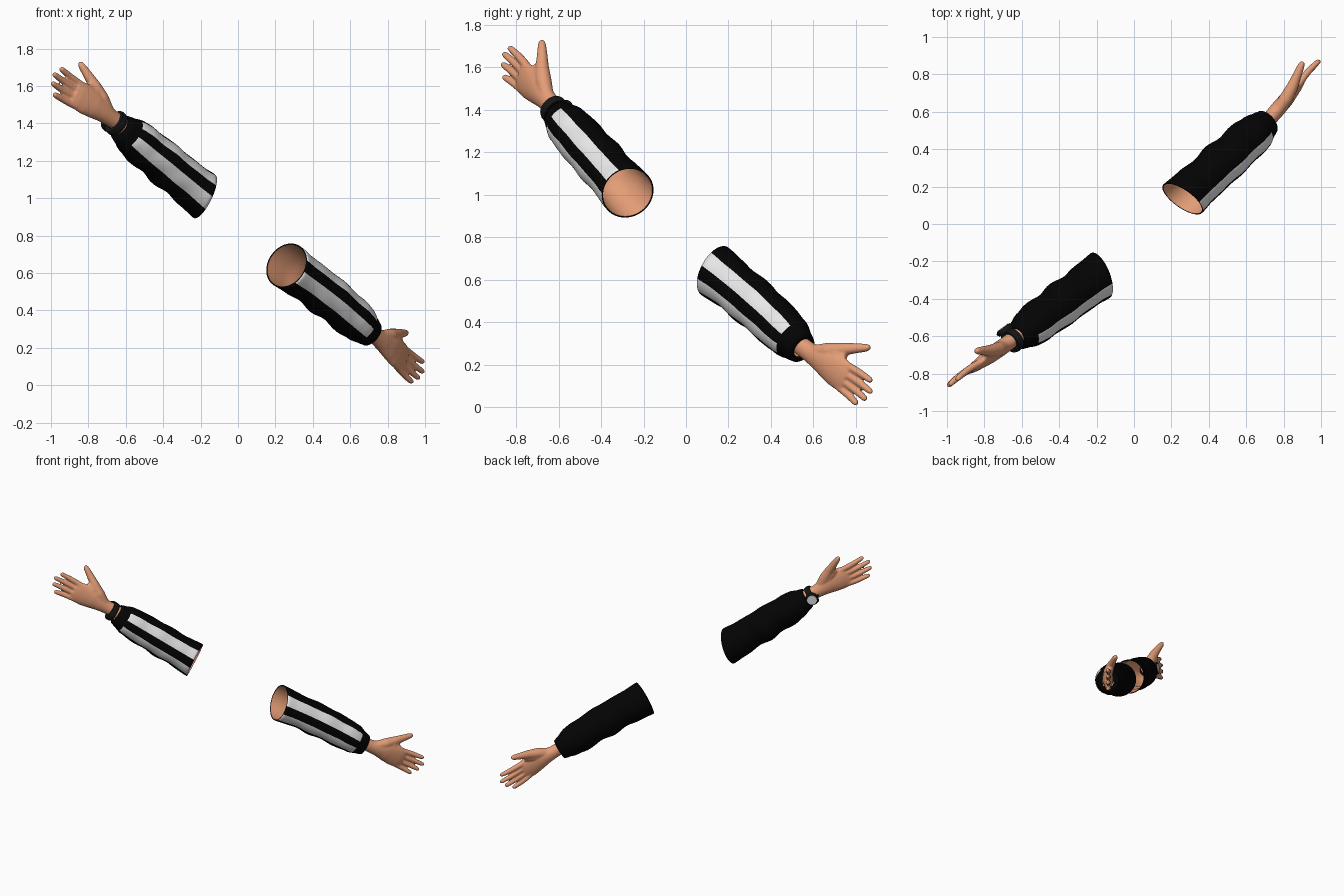
import bpy, bmesh
from math import sin, cos, pi, degrees
from mathutils import Vector as V

cube = bpy.data.objects.get("Cube")
if cube:
    bpy.data.objects.remove(cube)


def material(name, rgb, rough=0.8):
    m = bpy.data.materials.new(name)
    m.use_nodes = True
    col = (*rgb, 1)
    m.diffuse_color = col
    bsdf = m.node_tree.nodes["Principled BSDF"]
    bsdf.inputs["Base Color"].default_value = col
    bsdf.inputs["Roughness"].default_value = rough
    return m


SKIN = material("skin", (0.78, 0.34, 0.185))
BLACK = material("black cloth", (0.001, 0.001, 0.001))
WHITE = material("white stripe", (0.84, 0.84, 0.84))
DARK = material("watch band", (0.008, 0.008, 0.008))
FACE = material("watch face", (0.75, 0.75, 0.75))


def frame(a, b, side):
    """Axis, thumb-side and palm-side directions of a limb from a to b."""
    f = (b - a).normalized()
    n = V((0, 0, 1)).cross(f).normalized() * side
    u = (V((0, 0, 1)) - f * f.z).normalized()
    return f, u, n


def loft(bm, rings, caps=True, closed=False):
    """Skin a list of point rings; returns rows of faces."""
    rows = [[bm.verts.new(p) for p in r] for r in rings]
    k = len(rows[0])
    pairs = list(zip(rows, rows[1:] + ([rows[0]] if closed else [])))
    faces = [[bm.faces.new((a[i], a[(i + 1) % k], b[(i + 1) % k], b[i]))
              for i in range(k)] for a, b in pairs]
    if caps:
        bm.faces.new(rows[0])
        bm.faces.new(rows[-1])
    return faces


def ring(c, u, n, ru, rn, k=20):
    return [c + n * rn * cos(2 * pi * i / k) + u * ru * sin(2 * pi * i / k)
            for i in range(k)]


def finish(name, bm, mats, flip=False):
    bmesh.ops.recalc_face_normals(bm, faces=bm.faces)
    if flip:
        bmesh.ops.reverse_faces(bm, faces=bm.faces)
    me = bpy.data.meshes.new(name)
    bm.to_mesh(me)
    bm.free()
    ob = bpy.data.objects.new(name, me)
    bpy.context.scene.collection.objects.link(ob)
    for m in mats:
        me.materials.append(m)
    for p in me.polygons:
        p.use_smooth = True
    return ob


def sharpen(ob):
    bpy.ops.object.select_all(action="DESELECT")
    ob.select_set(True)
    bpy.context.view_layer.objects.active = ob
    bpy.ops.object.shade_smooth_by_angle(angle=0.6)


# Sleeve radius along its length
PROFILE = [(0, .126), (.15, .12), (.3, .114), (.45, .12), (.6, .111),
           (.75, .113), (.87, .103), (.94, .086), (1, .073)]


def radius(t):
    for (t0, r0), (t1, r1) in zip(PROFILE, PROFILE[1:]):
        if t <= t1:
            s = (t - t0) / (t1 - t0)
            s = s * s * (3 - 2 * s)
            return r0 + (r1 - r0) * s


def sleeve_ring(a, b, axes, mouth, t, scale, bow, k=72):
    """Cross-section at t; the open end is cut square to the mouth direction."""
    f, u, n = axes
    c = a.lerp(b, t) + u * bow * sin(pi * t)
    slant = max(0, 1 - t / .4) ** 2 / f.dot(mouth)
    pts = []
    for i in range(k):
        ang = 2 * pi * i / k
        fold = 1 + 0.035 * sin(pi * t) * sin(22 * t + 2 * sin(ang + 1))
        d = (n * cos(ang) + u * sin(ang)) * radius(t) * scale * fold
        pts.append(c + d - f * d.dot(mouth) * slant)
    return pts


def build_sleeve(side_name, a, b, side, bow, mouth):
    axes = frame(a, b, side)
    steps = [i / 30 for i in range(31)]
    rings = [sleeve_ring(a, b, axes, mouth, t, 1, bow) for t in steps]
    rings.insert(0, sleeve_ring(a, b, axes, mouth, 0, .95, bow))
    rings.append(sleeve_ring(a, b, axes, mouth, 1, .6, bow))
    bm = bmesh.new()
    # Two lengthwise stripes on the palm side, stopping before the cuff
    for j, row in enumerate(loft(bm, rings, caps=False)):
        for i, face in enumerate(row):
            ang = degrees(2 * pi * (i + .5) / len(row))
            ang = ang - 360 if ang > 180 else ang
            striped = 22 < ang < 54 or -43 < ang < -9
            face.material_index = int(1 <= j <= 27 and striped)
    finish(side_name + "_sleeve", bm, [BLACK, WHITE])
    # Open forearm inside the sleeve
    bm = bmesh.new()
    inner = [sleeve_ring(a, b, axes, mouth, t, .95 - .3 * t ** 6, bow)
             for t in steps]
    loft(bm, inner, caps=False)
    finish(side_name + "_forearm", bm, [SKIN], flip=True)


# Hand parts as (along, thumbward, palmward) positions from the wrist
PALM = [(-.1, 0, .046, .042), (0, 0, .048, .042), (.06, .004, .058, .043),
        (.13, .008, .076, .041), (.19, .005, .083, .034),
        (.24, .003, .08, .027), (.275, .002, .068, .018)]
FINGERS = [((.22, .057), (.42, .07)), ((.22, .02), (.447, .022)),
           ((.22, -.018), (.432, -.026)), ((.21, -.054), (.392, -.073))]
THUMB = [(.03, .015, .005, .034), (.1, .062, -.003, .039), (.165, .106, -.02, .032),
         (.22, .142, -.042, .025), (.262, .168, -.058, .02),
         (.277, .178, -.063, .015), (.283, .182, -.066, .007)]
WEB = [(.09, .03, 0, .036), (.16, .072, -.01, .033), (.205, .09, -.016, .018)]


def build_hand(side_name, wrist, tip, side, size):
    f, u, n = frame(wrist, tip, side)

    def at(x, y, z=0):
        return wrist + (f * x + u * y + n * z) * size

    bm = bmesh.new()
    loft(bm, [ring(at(s, c), u, n, w * size, h * size) for s, c, w, h in PALM])

    def tube(pts):
        d = (pts[-1][0] - pts[0][0]).normalized()
        p = d.cross(n).normalized()
        q = d.cross(p)
        loft(bm, [ring(c, p, q, r * size, r * size, 14) for c, r in pts])

    for (x0, y0), (x1, y1) in FINGERS:
        # Slight curl at the middle joint
        pts = []
        for t, r in ((0, .02), (.35, .02), (.6, .0185), (.85, .0165),
                     (.95, .0145), (.985, .01), (1, .005)):
            pts.append((at(x0 + (x1 - x0) * t, y0 + (y1 - y0) * t,
                           -.008 * sin(pi * t)), r))
        tube(pts)
    for part in (THUMB, WEB):
        tube([(at(x, y, z), r) for x, y, z, r in part])

    hand = finish(side_name + "_hand", bm, [SKIN])
    merge = hand.modifiers.new("merge", "REMESH")
    merge.mode = "VOXEL"
    merge.voxel_size = 0.006
    merge.use_smooth_shade = True
    soft = hand.modifiers.new("soften", "SMOOTH")
    soft.factor = 0.5
    soft.iterations = 5


def build_watch(c, a, b, side):
    f, u, n = frame(a, b, side)
    # Strap with a raised middle
    bm = bmesh.new()
    section = [(-.02, .044), (-.02, .066), (-.008, .07), (.008, .07),
               (.02, .066), (.02, .044)]
    loft(bm, [ring(c + f * s, u, n, r, r * .95, 32) for s, r in section],
         caps=False, closed=True)
    sharpen(finish("watch_strap", bm, [DARK]))

    def disc(name, parts, mat):
        bm = bmesh.new()
        loft(bm, [ring(c - n * h, u, f, r, r, 28) for h, r in parts])
        sharpen(finish(name, bm, [mat]))

    disc("watch_case", [(.055, .044), (.076, .046), (.084, .042)], DARK)
    disc("watch_dial", [(.082, .035), (.087, .035)], FACE)
    # Winding crown
    bm = bmesh.new()
    loft(bm, [ring(c - n * .07 + f * s, u, n, .007, .007, 10) for s in (.04, .056)])
    sharpen(finish("watch_crown", bm, [DARK]))


# Right arm reaches forward and up, left arm back and down
right_a, right_b = V((-.18, -.275, 1.01)), V((-.625, -.605, 1.378))
left_a, left_b = V((.26, .135, .64)), V((.712, .545, .275))
build_sleeve("right", right_a, right_b, 1, 0, V((-.86, -.32, .4)))
build_sleeve("left", left_a, left_b, -1, .012, V((.52, .76, -.38)))
build_hand("right", V((-.68, -.64, 1.43)), V((-1.0, -.87, 1.65)), 1, 1)
build_hand("left", V((.74, .58, .26)), V((.98, .86, .055)), -1, .97)
build_watch(V((-.65, -.622, 1.4)), right_a, right_b, 1)
